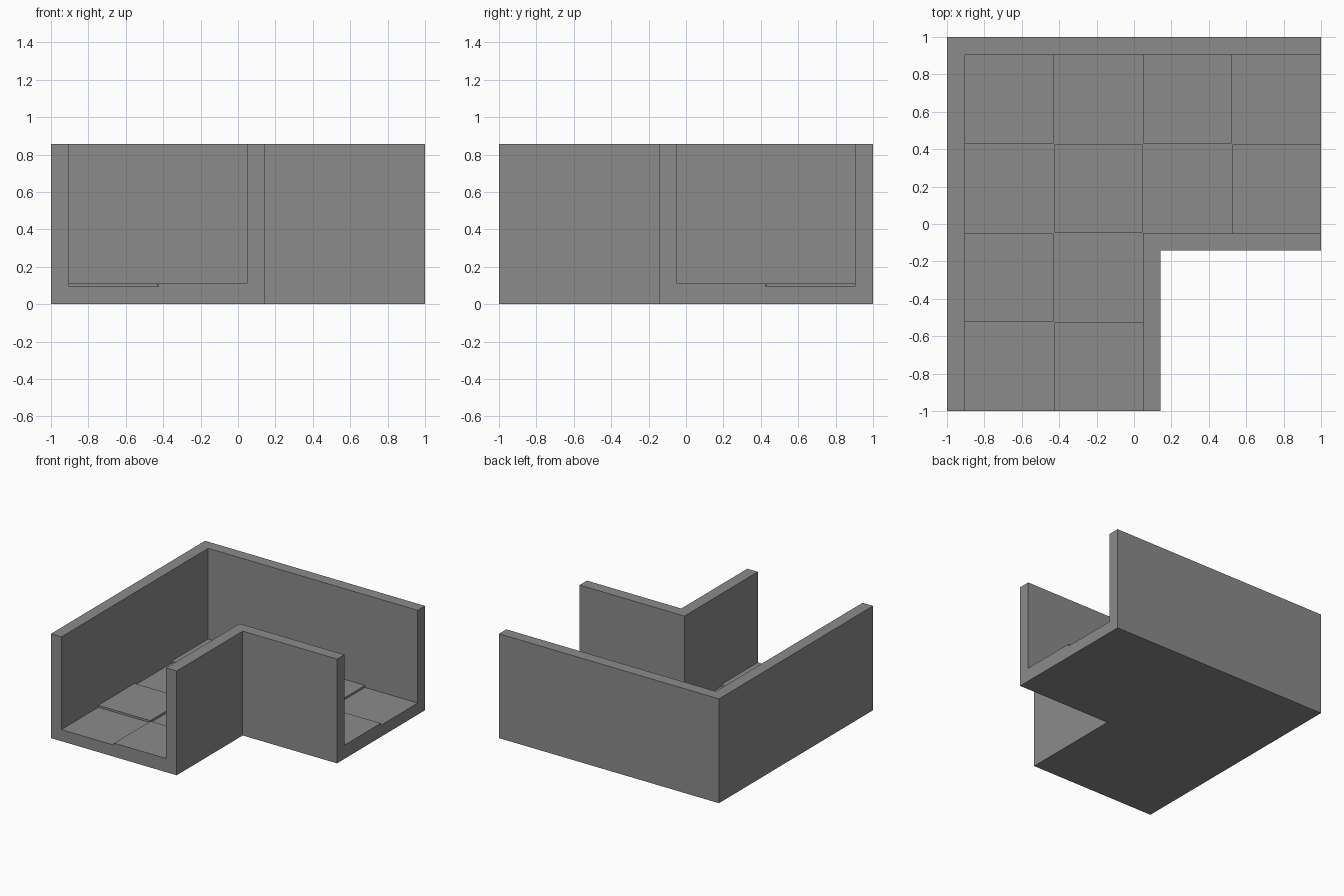
import bpy, bmesh

if "Cube" in bpy.data.objects:
    bpy.data.objects.remove(bpy.data.objects["Cube"])

U = 2 / 21            # module: wall and floor thickness
W, H = 12 * U, 9 * U  # corridor outer width, wall height
CELL = 5 * U          # floor tile size

grey = bpy.data.materials.new("dark_grey")
grey.diffuse_color = (0.26, 0.26, 0.26, 1)
grey.use_nodes = True
grey.node_tree.nodes["Principled BSDF"].inputs["Base Color"].default_value = grey.diffuse_color


def finish(name, bm):
    bmesh.ops.recalc_face_normals(bm, faces=bm.faces[:])
    mesh = bpy.data.meshes.new(name)
    bm.to_mesh(mesh)
    bm.free()
    mesh.materials.append(grey)
    obj = bpy.data.objects.new(name, mesh)
    bpy.context.collection.objects.link(obj)
    return obj


# Corridor shell: U-shaped section swept round a mitred right-angle corner
profile = [(0, 0), (W, 0), (W, H), (W - U, H), (W - U, U), (U, U), (U, H), (0, H)]
bm = bmesh.new()
rings = [
    [bm.verts.new((-1 + d, -1, z)) for d, z in profile],
    [bm.verts.new((-1 + d, 1 - d, z)) for d, z in profile],
    [bm.verts.new((1, 1 - d, z)) for d, z in profile],
]
n = len(profile)
for a, b in zip(rings, rings[1:]):
    for i in range(n):
        j = (i + 1) % n
        bm.faces.new((a[i], a[j], b[j], b[i]))
bm.faces.new(rings[0])
bm.faces.new(rings[2])
bmesh.ops.recalc_face_normals(bm, faces=bm.faces[:])
bmesh.ops.dissolve_limit(bm, angle_limit=0.01, verts=bm.verts[:], edges=bm.edges[:])
finish("corridor_shell", bm)


# Raised floor tiles in a checkerboard: a small gap towards neighbouring
# cells, flush against the walls and the open ends
GAP, RISE = 0.003, 0.017
cells = {(c, r) for c in range(4) for r in range(4) if c < 2 or r < 2}
for c, r in sorted(cells):
    if (c + r) % 2:
        continue

    def gap(dc, dr):
        return GAP if (c + dc, r + dr) in cells else 0

    x0 = -1 + U + CELL * c + gap(-1, 0)
    x1 = -1 + U + CELL * (c + 1) - gap(1, 0)
    y0 = 1 - U - CELL * (r + 1) + gap(0, 1)
    y1 = 1 - U - CELL * r - gap(0, -1)
    bm = bmesh.new()
    bmesh.ops.create_cube(bm, size=1)
    bmesh.ops.scale(bm, vec=(x1 - x0, y1 - y0, RISE), verts=bm.verts[:])
    bmesh.ops.translate(bm, verts=bm.verts[:],
                        vec=((x0 + x1) / 2, (y0 + y1) / 2, U + RISE / 2))
    finish(f"floor_tile_{c}_{r}", bm)
